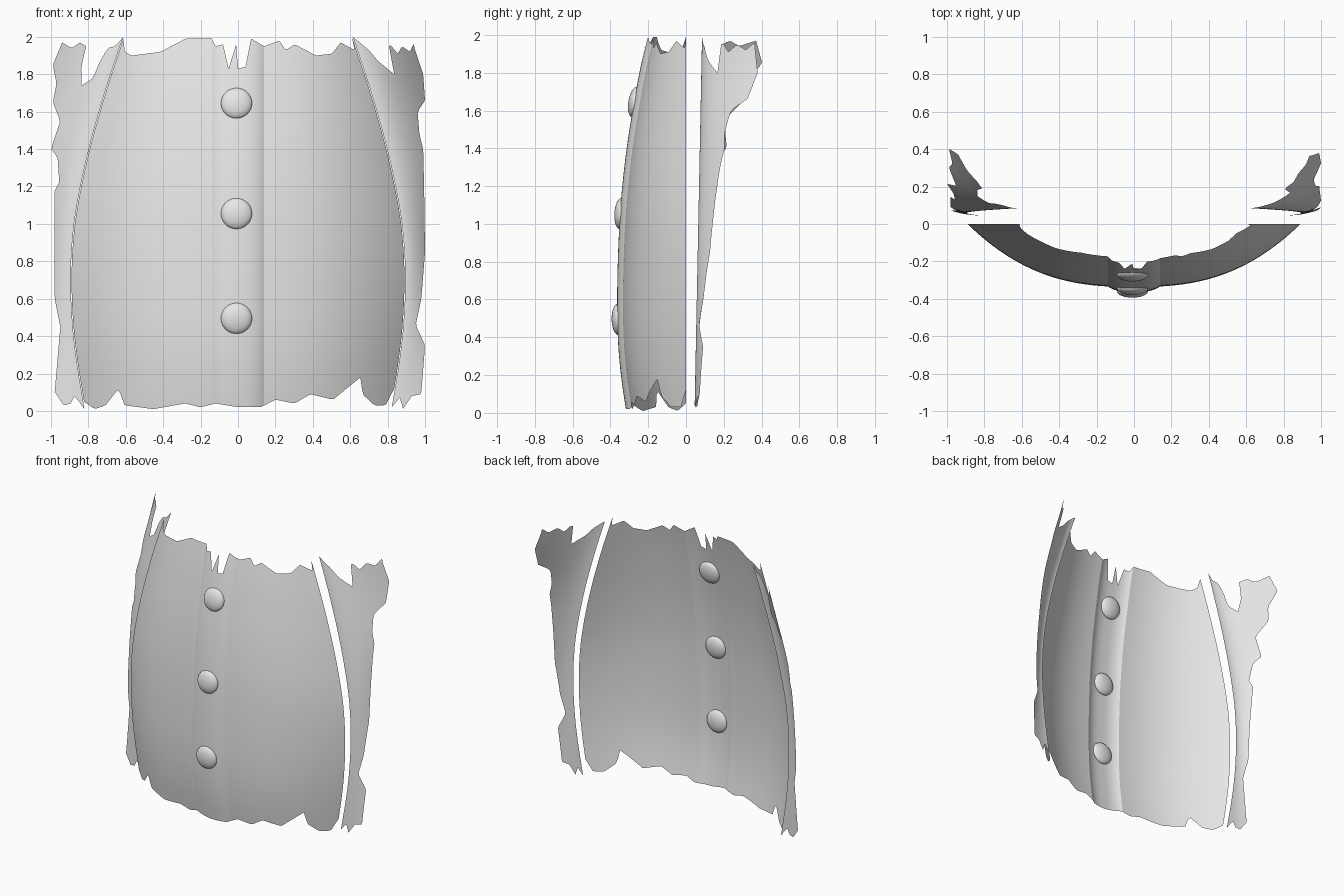
import bpy
from mathutils import Vector

cube = bpy.data.objects.get("Cube")
if cube:
    bpy.data.objects.remove(cube)

cloth = bpy.data.materials.new("pale_grey")
cloth.use_nodes = True
grey = (.8, .8, .8, 1)
cloth.diffuse_color = grey
cloth.node_tree.nodes["Principled BSDF"].inputs["Base Color"].default_value = grey


def lerp(points, t):
    """Straight interpolation through (position, value) pairs."""
    if t <= points[0][0]:
        return points[0][1]
    for (a, p), (b, q) in zip(points, points[1:]):
        if t <= b:
            return p + (q - p) * (t - a) / (b - a)
    return points[-1][1]


def smooth(points, t):
    """Interpolation averaged over a short window, for rounded curves."""
    return sum(lerp(points, t + k * .03) for k in range(-4, 5)) / 9


def torn(low, top, v):
    """Height at v, with the torn hems fading out towards the middle."""
    return 2 * v + low * (1 - v) ** 6 - (2 - top) * v ** 6


def sheet(name, surface, columns, rows, flip=False):
    """Grid of quads following surface(u, v), with u and v from 0 to 1."""
    verts = [surface(i / columns, j / rows)
             for j in range(rows + 1) for i in range(columns + 1)]
    faces = []
    for j in range(rows):
        for i in range(columns):
            a = j * (columns + 1) + i
            d = a + columns + 1
            quad = (a, a + 1, d + 1, d)
            faces.append(quad[::-1] if flip else quad)
    mesh = bpy.data.meshes.new(name)
    mesh.from_pydata(verts, [], faces)
    mesh.materials.append(cloth)
    mesh.shade_smooth()
    obj = bpy.data.objects.new(name, mesh)
    bpy.context.collection.objects.link(obj)


# Overall body curves by height: half width and forward depth
WIDTH = [(-.2, .78), (0, .815), (.3, .865), (.5, .885), (.7, .892), (.9, .885),
         (1.1, .86), (1.4, .795), (1.7, .71), (2, .61), (2.2, .54)]
DEPTH = [(-.2, .25), (0, .288), (.25, .325), (.5, .338), (.8, .334), (1.1, .32),
         (1.4, .288), (1.7, .238), (1.85, .21), (2, .175), (2.2, .125)]
PLACKET = .14


def body_y(x, z):
    return -smooth(DEPTH, z) * (1 - (abs(x) / smooth(WIDTH, z)) ** 2.6)


def placket_y(x, z):
    return body_y(x, z) - .028 * (1 - (abs(x) / PLACKET) ** 3)


# Torn hems of the front, by x
TOP = [(-.61, 1.99), (-.58, 1.92), (-.54, 1.9), (-.4, 1.92), (-.35, 1.95),
       (-.28, 1.99), (-.14, 1.99), (-.12, 1.95), (-.08, 1.96), (-.05, 1.83),
       (-.01, 1.96), (0, 1.83), (.04, 1.84), (.07, 1.99), (.14, 1.95),
       (.22, 1.98), (.25, 1.93), (.3, 1.96), (.4, 1.9), (.48, 1.91),
       (.54, 1.97), (.6, 1.93), (.61, 2)]
BOTTOM = [(-.81, .05), (-.76, .01), (-.7, .03), (-.62, .12), (-.6, .03),
          (-.45, .01), (-.28, .04), (-.2, .02), (-.12, .04), (0, .02),
          (.12, .02), (.2, .06), (.3, .04), (.38, .09), (.5, .06),
          (.63, .18), (.65, .09), (.72, .03), (.78, .03), (.81, .12)]


# Front panels either side of the button strip
def front_panel(side):
    def surface(u, v):
        top = lerp(TOP, side * (PLACKET + u * (.61 - PLACKET)))
        low = lerp(BOTTOM, side * (PLACKET + u * (.81 - PLACKET)))
        z = torn(low, top, v)
        x = PLACKET + u * (smooth(WIDTH, z) - PLACKET)
        return side * x, body_y(x, z), z
    return surface


# Raised button strip down the middle
def placket(u, v):
    x = PLACKET * (2 * u - 1)
    z = torn(lerp(BOTTOM, x), lerp(TOP, x), v)
    return x, placket_y(x, z), z


# Torn side strips: outer edge by height, hems by fraction across
OUTER = {
    1: [(0, .94), (.1, .98), (.35, 1), (.46, .95), (.6, .98), (.85, 1),
        (1.2, .995), (1.4, .99), (1.48, .97), (1.6, .96), (1.66, 1),
        (1.8, .99), (1.95, .94)],
    -1: [(0, .95), (.1, .98), (.45, .95), (.6, .98), (1.19, .98), (1.21, .955),
         (1.36, .965), (1.4, 1), (1.55, .95), (1.65, .99), (1.75, .97),
         (1.85, .99), (1.97, .94)],
}
STRIP_TOP = {
    1: [(0, 2), (.2, 1.93), (.3, 1.87), (.5, 1.8), (.58, 1.97), (.68, 1.91),
        (.8, 1.95), (.9, 1.92), (1, 1.96)],
    -1: [(0, 2), (.08, 1.95), (.2, 1.94), (.3, 1.78), (.5, 1.74), (.57, 1.95),
         (.7, 1.97), (.8, 1.94), (1, 1.97)],
}
STRIP_BOTTOM = {
    1: [(0, .02), (.25, .07), (.5, .01), (.7, .08), (1, .09)],
    -1: [(0, .01), (.3, .08), (.5, .04), (.8, .03), (1, .1)],
}
# How far back the side surface has swept where it reaches x = 1
SWEEP = [(-.2, .065), (0, .075), (.35, .09), (.85, .125), (1.2, .168),
         (1.4, .21), (1.6, .29), (1.8, .4), (2, .49), (2.2, .58)]


def side_strip(side):
    def surface(u, v):
        z = torn(lerp(STRIP_BOTTOM[side], u), lerp(STRIP_TOP[side], u), v)
        inner = smooth(WIDTH, z) + .004
        inner_y = .045 + .02 * z
        x = inner + u * (lerp(OUTER[side], z) - inner)
        across = (x - inner) / (1 - inner)
        y = inner_y + (smooth(SWEEP, z) - inner_y) * across ** 1.8
        return side * x, y, z
    return surface


sheet("placket", placket, 28, 50)
for side, label in ((1, "left"), (-1, "right")):
    sheet(label + "_front_panel", front_panel(side), 48, 50, side < 0)
    sheet(label + "_side_strip", side_strip(side), 28, 80, side < 0)

# Domed buttons lying flat against the strip
for number, z in enumerate((.495, 1.055, 1.645), 1):
    slope = (placket_y(0, z + .05) - placket_y(0, z - .05)) / .1
    bpy.ops.mesh.primitive_uv_sphere_add(segments=32, ring_count=16, radius=1)
    button = bpy.context.object
    button.name = "button_%d" % number
    button.location = (-.008, placket_y(0, z) + .004, z)
    button.scale = (.083, .083, .034)
    button.rotation_euler = Vector((0, -1, slope)).to_track_quat('Z', 'Y').to_euler()
    button.data.materials.append(cloth)
    button.data.shade_smooth()
